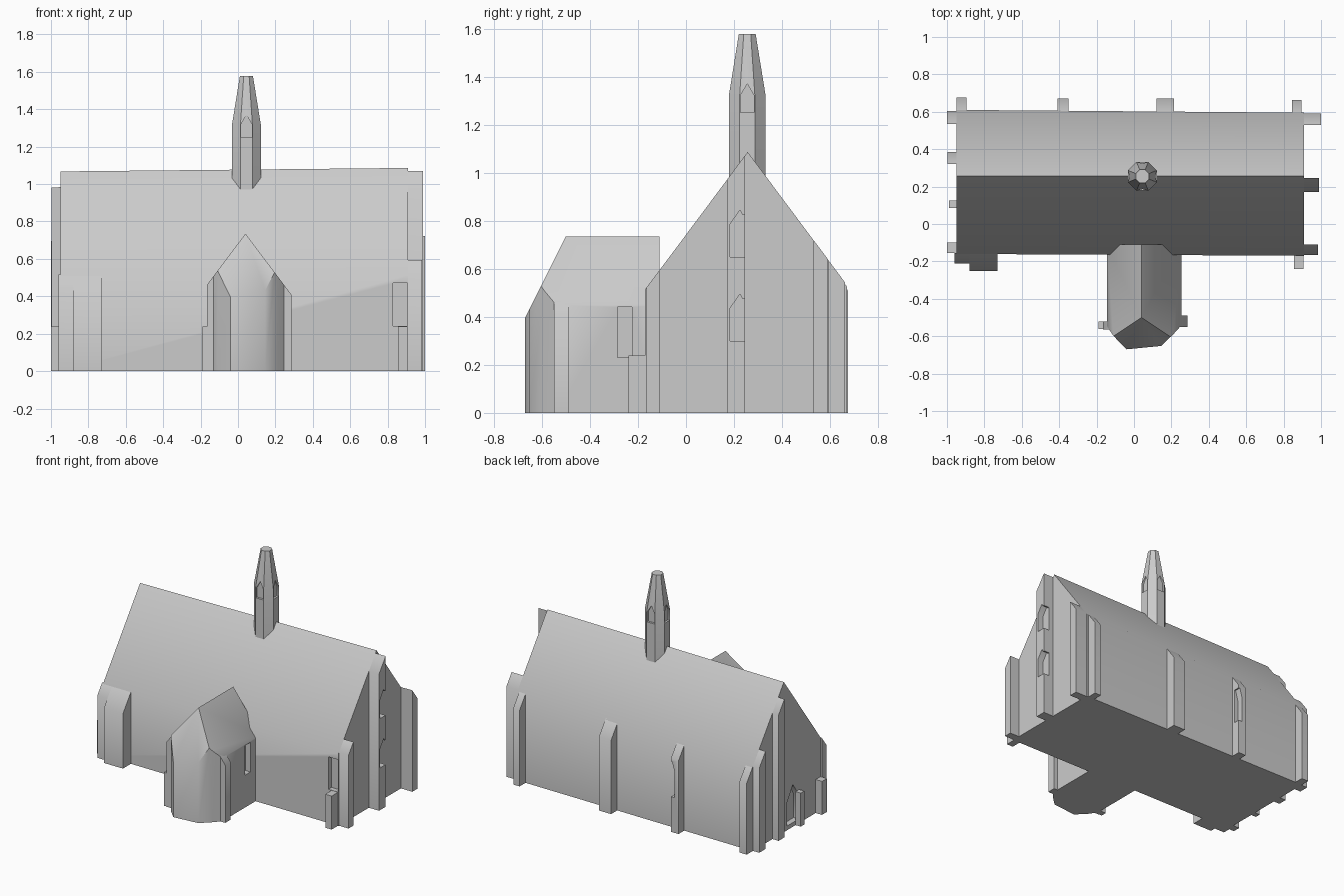
import bpy, bmesh, math
from mathutils import Vector

if "Cube" in bpy.data.objects:
    bpy.data.objects.remove(bpy.data.objects["Cube"])

stone = bpy.data.materials.new("pale_grey_stone")
stone.diffuse_color = (0.6, 0.6, 0.6, 1)
stone.use_nodes = True
stone.node_tree.nodes["Principled BSDF"].inputs["Base Color"].default_value = stone.diffuse_color


def add_object(name, bm):
    bmesh.ops.recalc_face_normals(bm, faces=bm.faces)
    me = bpy.data.meshes.new(name)
    bm.to_mesh(me)
    bm.free()
    me.materials.append(stone)
    ob = bpy.data.objects.new(name, me)
    bpy.context.collection.objects.link(ob)
    return ob


def extrude(bm, pts, vec):
    f = bm.faces.new([bm.verts.new(p) for p in pts])
    r = bmesh.ops.extrude_face_region(bm, geom=[f])
    bmesh.ops.translate(bm, vec=vec, verts=[v for v in r["geom"] if isinstance(v, bmesh.types.BMVert)])


def prism(name, plan, top, planes=()):
    """Upright prism over a plan, trimmed by sloping roof planes (point, normal)."""
    bm = bmesh.new()
    extrude(bm, [(x, y, 0) for x, y in plan], (0, 0, top))
    bmesh.ops.recalc_face_normals(bm, faces=bm.faces)
    for co, no in planes:
        bmesh.ops.bisect_plane(bm, geom=bm.verts[:] + bm.edges[:] + bm.faces[:], dist=1e-6,
                               plane_co=co, plane_no=no, clear_outer=True)
        bmesh.ops.holes_fill(bm, edges=[e for e in bm.edges if e.is_boundary], sides=0)
    return add_object(name, bm)


def box_plan(x0, x1, y0, y1):
    return [(x0, y0), (x1, y0), (x1, y1), (x0, y1)]


def cut(ob, axis, d0, d1, outline):
    """Cut an outline (across, z) through depth d0..d1 along the x or y axis."""
    bm = bmesh.new()
    if axis == "x":
        extrude(bm, [(d0, a, z) for a, z in outline], (d1 - d0, 0, 0))
    else:
        extrude(bm, [(a, d0, z) for a, z in outline], (0, d1 - d0, 0))
    cutter = add_object("cutter", bm)
    cutter.hide_render = True
    mod = ob.modifiers.new("recess", "BOOLEAN")
    mod.operation = "DIFFERENCE"
    mod.solver = "EXACT"
    mod.object = cutter
    bpy.context.view_layer.objects.active = ob
    bpy.ops.object.modifier_apply(modifier=mod.name)
    bpy.data.objects.remove(cutter)


def lancet(a0, a1, z0, z1, tip):
    return [(a0, z0), (a1, z0), (a1, z1), ((a0 + a1) / 2, tip), (a0, z1)]


# Nave with a steep saddle roof
S = 1.34
ridge = Vector((0, 0.257, 1.077))
roof = [(ridge, (-0.01, -S, 1)), (ridge, (-0.01, S, 1))]
nave = prism("nave", [(-0.95, -0.16), (0.91, -0.17), (0.91, 0.595), (-0.95, 0.61)], 1.5, roof)
cut(nave, "x", -1.0, -0.91, lancet(0.09, 0.22, 0.03, 0.2, 0.3))
cut(nave, "y", -0.3, -0.135, [(0.83, 0.24), (0.905, 0.24), (0.905, 0.47), (0.83, 0.47)])

# Buttresses whose tops follow the roof slope
tall = [
    (-0.95, -0.895, 0.6, 0.675), (-0.41, -0.35, 0.6, 0.67), (0.12, 0.215, 0.595, 0.67),
    (0.845, 0.895, 0.59, 0.662), (-1.0, -0.95, 0.535, 0.605), (-0.998, -0.95, 0.32, 0.385),
    (0.91, 1.0, 0.53, 0.59), (0.91, 0.99, 0.17, 0.245), (0.91, 0.985, -0.165, -0.11),
    (-0.96, -0.88, -0.21, -0.155), (-0.88, -0.73, -0.25, -0.155),
]
butts = [prism("buttress", box_plan(*b), 1.5, roof) for b in tall]

# Half-window recesses in the buttress edges
for z in (0.3, 0.65):
    cut(butts[7], "x", 0.945, 1.1,
        [(0.183, z), (0.3, z), (0.3, z + 0.175), (0.235, z + 0.175), (0.225, z + 0.195), (0.183, z + 0.135)])
cut(butts[1], "y", 0.625, 0.75, [(-0.38, 0.25), (-0.3, 0.25), (-0.3, 0.5), (-0.36, 0.5), (-0.38, 0.43)])

# Low flat-topped buttresses
for b in [(0.855, 0.905, -0.24, -0.16), (-0.99, -0.95, 0.085, 0.125), (-1.0, -0.95, -0.155, -0.1)]:
    prism("low_buttress", box_plan(*b), 0.238)

# Front chapel with a canted end and hipped roof
top = Vector((0.04, -0.5, 0.735))
sides = [(top, (-1.33, 0, 1)), (top, (1.33, 0, 1))]
chapel = prism("chapel", [(-0.145, -0.11), (-0.145, -0.545), (-0.11, -0.598), (-0.04, -0.67),
                          (0.145, -0.652), (0.21, -0.59), (0.255, -0.54), (0.255, -0.11)],
               1.2, sides + [(top, (0, -2, 1))])
cut(chapel, "x", 0.215, 0.35, [(-0.285, 0.23), (-0.225, 0.23), (-0.225, 0.44), (-0.285, 0.44)])
prism("chapel_buttress", box_plan(-0.165, -0.12, -0.565, -0.52), 1, sides)
prism("chapel_buttress_foot", box_plan(-0.19, -0.165, -0.562, -0.52), 0.238)
prism("chapel_buttress", box_plan(0.24, 0.285, -0.55, -0.49), 1, sides)

# Octagonal bell turret with tapering spire
cx, cy = 0.045, 0.255
bm = bmesh.new()
rings = [[bm.verts.new((cx + r * math.cos(a), cy + r * math.sin(a), z))
          for a in [math.pi / 8 + i * math.pi / 4 for i in range(8)]]
         for r, z in [(0.083, 0.9), (0.083, 1.32), (0.038, 1.577)]]
for lo, hi in zip(rings, rings[1:]):
    for i in range(8):
        j = (i + 1) % 8
        bm.faces.new((lo[i], lo[j], hi[j], hi[i]))
bm.faces.new(rings[0][::-1])
bm.faces.new(rings[2])
turret = add_object("bell_turret", bm)

# Pointed belfry recesses on four sides
for s in (-1, 1):
    d0, d1 = sorted((s * 0.062, s * 0.12))
    cut(turret, "x", cx + d0, cx + d1, lancet(cy - 0.029, cy + 0.029, 1.25, 1.32, 1.37))
    cut(turret, "y", cy + d0, cy + d1, lancet(cx - 0.029, cx + 0.029, 1.25, 1.32, 1.37))

# Soften the eaves, keep ridges and corners sharp
for ob in bpy.context.scene.objects:
    ob.select_set(True)
    bpy.context.view_layer.objects.active = ob
bpy.ops.object.shade_smooth_by_angle(angle=math.radians(40))
